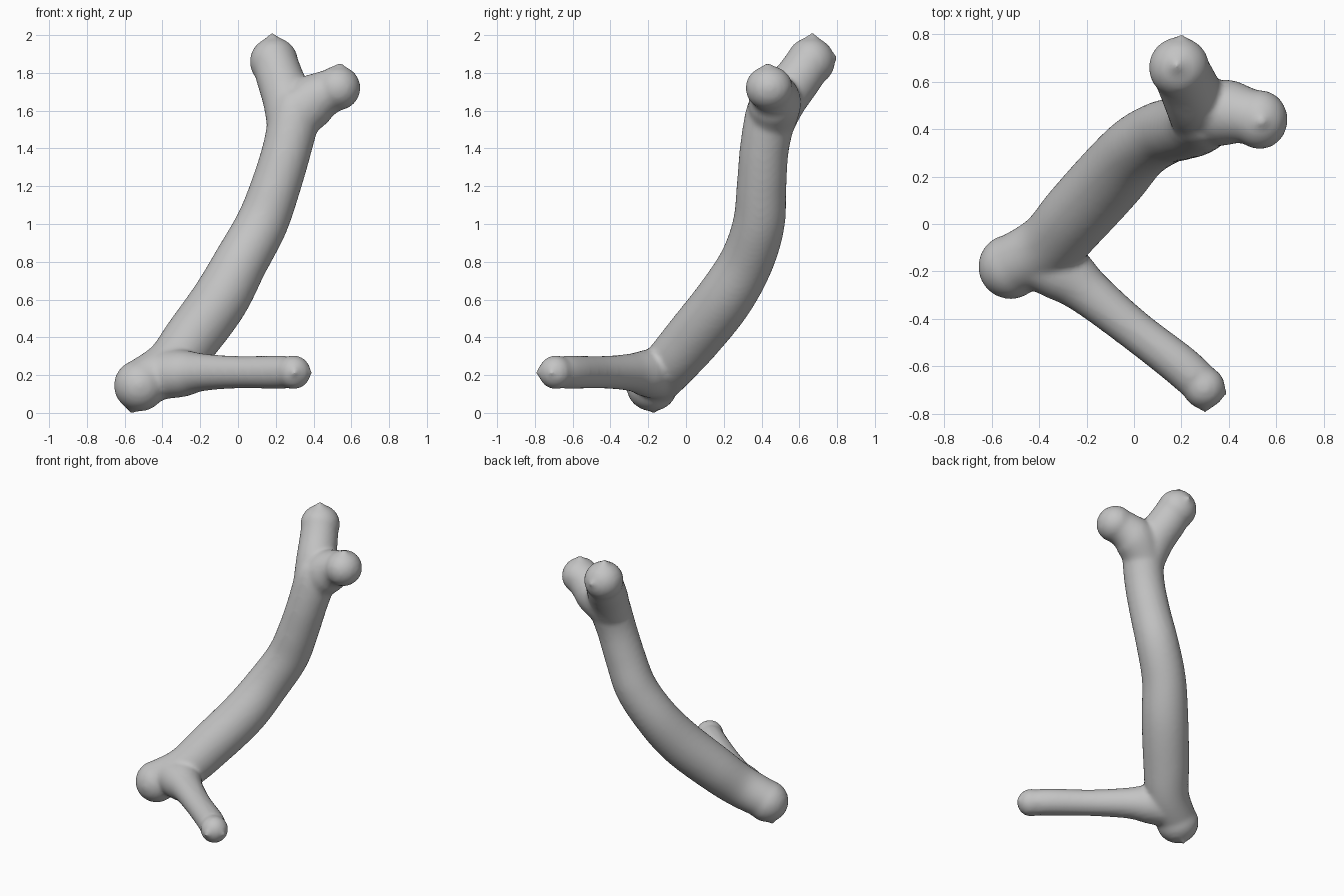
import bpy, bmesh, math
from mathutils import Vector, Matrix

cube = bpy.data.objects.get("Cube")
if cube:
    bpy.data.objects.remove(cube, do_unlink=True)

SIDES = 24
STEPS = 6

grey = bpy.data.materials.new("plain grey")
grey.use_nodes = True
colour = (0.55, 0.55, 0.55, 1)
grey.diffuse_color = colour
grey.node_tree.nodes["Principled BSDF"].inputs["Base Color"].default_value = colour


def spline(path):
    """Smooth (x, y, z, radius) stations through the path points."""
    pts = [Vector(p) for p in path]
    pts = [2 * pts[0] - pts[1]] + pts + [2 * pts[-1] - pts[-2]]
    out = []
    for a, b, c, d in zip(pts, pts[1:], pts[2:], pts[3:]):
        for i in range(STEPS):
            t = i / STEPS
            out.append(b + (c - a) * t / 2 + (2 * a - 5 * b + 4 * c - d) * t * t / 2
                       + (3 * b - a - 3 * c + d) * t ** 3 / 2)
    return out + [pts[-2]]


def tube(bm, path):
    """Closed round tube with a varying radius."""
    stations = spline(path)
    rings = []
    for i, s in enumerate(stations):
        ahead = stations[min(i + 1, len(stations) - 1)].to_3d()
        behind = stations[max(i - 1, 0)].to_3d()
        axis = (ahead - behind).normalized()
        u = axis.cross(Vector((1, -1, 0))).normalized()
        v = axis.cross(u)
        ring = []
        for k in range(SIDES):
            a = math.tau * k / SIDES
            ring.append(bm.verts.new(s.to_3d() + s.w * (math.cos(a) * u + math.sin(a) * v)))
        rings.append(ring)
    for lower, upper in zip(rings, rings[1:]):
        for k in range(SIDES):
            n = (k + 1) % SIDES
            bm.faces.new((lower[k], lower[n], upper[n], upper[k]))
    bm.faces.new(rings[0][::-1])
    bm.faces.new(rings[-1])


def knob(bm, centre, radius, scale=(1, 1, 1)):
    """Rounded stub end."""
    place = Matrix.Translation(centre) @ Matrix.Diagonal((*scale, 1))
    bmesh.ops.create_icosphere(bm, subdivisions=4, radius=radius, matrix=place)


def peak(bm, centre, tip, radius):
    """Shallow point that rises out of a knob."""
    centre, tip = Vector(centre), Vector(tip)
    axis = tip - centre
    turn = axis.to_track_quat("Z", "Y").to_matrix().to_4x4()
    place = Matrix.Translation(centre + axis * 0.75) @ turn
    bmesh.ops.create_cone(bm, cap_ends=True, segments=SIDES, radius1=radius, radius2=0.005,
                          depth=axis.length * 0.5, matrix=place)


bm = bmesh.new()

# Main stem
tube(bm, [(-0.52, -0.18, 0.15, 0.13), (-0.36, -0.09, 0.25, 0.14), (-0.24, 0.04, 0.4, 0.15),
          (-0.095, 0.2, 0.6, 0.152), (0.015, 0.32, 0.8, 0.143), (0.125, 0.385, 1.0, 0.138),
          (0.2, 0.4, 1.2, 0.132), (0.26, 0.415, 1.4, 0.13), (0.3, 0.45, 1.58, 0.135),
          (0.315, 0.475, 1.66, 0.12)])

# Foot of the stem
knob(bm, (-0.52, -0.18, 0.145), 0.137)
peak(bm, (-0.52, -0.18, 0.15), (-0.57, -0.17, -0.005), 0.09)

# Side twig
tube(bm, [(-0.42, -0.14, 0.2, 0.13), (-0.29, -0.21, 0.21, 0.125), (-0.19, -0.29, 0.215, 0.1),
          (0, -0.445, 0.215, 0.086), (0.2, -0.6, 0.215, 0.088), (0.295, -0.69, 0.215, 0.086)])
knob(bm, (0.295, -0.69, 0.215), 0.09)
peak(bm, (0.295, -0.69, 0.215), (0.395, -0.715, 0.215), 0.06)
peak(bm, (0.295, -0.69, 0.215), (0.3, -0.8, 0.215), 0.06)

# Rear fork
tube(bm, [(0.28, 0.44, 1.52, 0.125), (0.26, 0.51, 1.66, 0.13), (0.22, 0.6, 1.78, 0.125),
          (0.19, 0.66, 1.87, 0.12)])
knob(bm, (0.19, 0.66, 1.86), 0.128)
peak(bm, (0.19, 0.66, 1.86), (0.18, 0.67, 2.015), 0.09)
peak(bm, (0.19, 0.66, 1.86), (0.2, 0.805, 1.88), 0.08)

# Side fork
tube(bm, [(0.28, 0.45, 1.53, 0.125), (0.38, 0.47, 1.64, 0.14), (0.46, 0.46, 1.69, 0.122),
          (0.54, 0.44, 1.72, 0.108)])
knob(bm, (0.53, 0.44, 1.72), 0.118, (1, 1.06, 1))
peak(bm, (0.53, 0.44, 1.72), (0.54, 0.43, 1.858), 0.08)

bmesh.ops.recalc_face_normals(bm, faces=bm.faces)
mesh = bpy.data.meshes.new("forked_branch")
bm.to_mesh(mesh)
bm.free()
mesh.materials.append(grey)
branch = bpy.data.objects.new("forked_branch", mesh)
bpy.context.collection.objects.link(branch)

# Fuse the limbs into one skin and soften the joints
fuse = branch.modifiers.new("fuse", "REMESH")
fuse.mode = "VOXEL"
fuse.voxel_size = 0.015
fuse.use_smooth_shade = True
soften = branch.modifiers.new("soften", "SMOOTH")
soften.factor = 0.5
soften.iterations = 8
